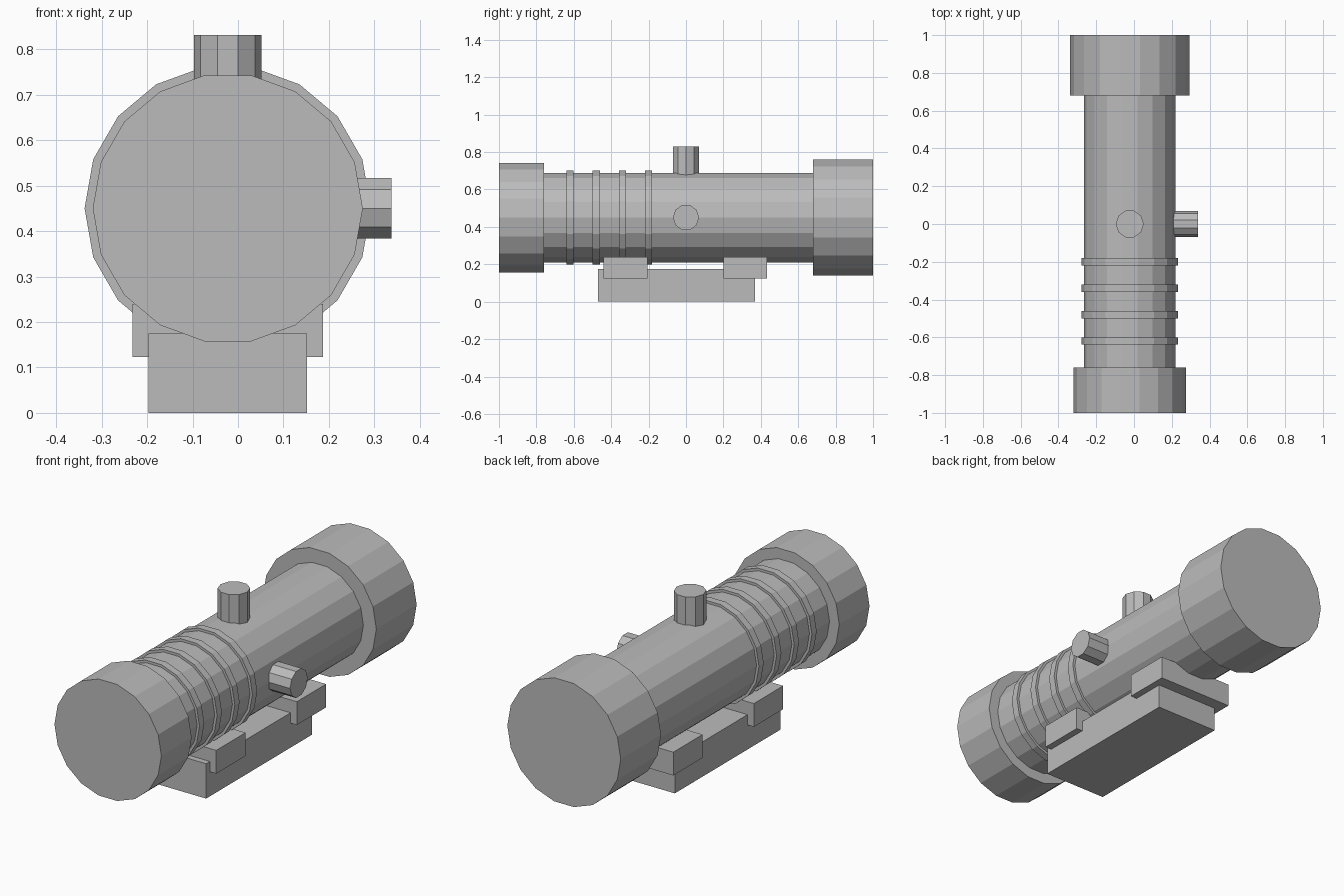
import bpy
from math import radians
from mathutils import Matrix

cube = bpy.data.objects.get("Cube")
if cube:
    bpy.data.objects.remove(cube)

# Single grey finish
GREY = (0.5, 0.5, 0.5, 1)
grey = bpy.data.materials.new("matte grey")
grey.use_nodes = True
grey.diffuse_color = GREY
grey.node_tree.nodes["Principled BSDF"].inputs["Base Color"].default_value = GREY

AXIS_X, AXIS_Z = -0.0225, 0.45   # centre line of the tube


def finish(name):
    obj = bpy.context.object
    obj.name = obj.data.name = name
    obj.data.materials.append(grey)
    return obj


def cylinder(name, sides, radius, start, end, turn):
    """Cylinder between two points, with its first corner placed by turn."""
    mid = [(a + b) / 2 for a, b in zip(start, end)]
    length = sum(abs(b - a) for a, b in zip(start, end))
    bpy.ops.mesh.primitive_cylinder_add(vertices=sides, radius=radius, depth=length)
    obj = finish(name)
    # Start corners on the x axis, then aim the cylinder
    obj.data.transform(turn @ Matrix.Rotation(radians(90), 4, 'Z'))
    obj.location = mid
    return obj


def box(name, low, high):
    bpy.ops.mesh.primitive_cube_add(size=1)
    obj = finish(name)
    obj.data.transform(Matrix.Diagonal([b - a for a, b in zip(low, high)] + [1]))
    obj.location = [(a + b) / 2 for a, b in zip(low, high)]
    return obj


ALONG_Y = Matrix.Rotation(radians(90), 4, 'X')
ALONG_X = Matrix.Rotation(radians(90), 4, 'Y') @ Matrix.Rotation(radians(90), 4, 'Z')
UPRIGHT = Matrix.Identity(4)


def tube(name, radius, y0, y1):
    cylinder(name, 18, radius, (AXIS_X, y0, AXIS_Z), (AXIS_X, y1, AXIS_Z), ALONG_Y)


# Main tube with its wider ends
tube("main_tube", 0.243, -0.77, 0.69)
tube("front_bell", 0.297, -1, -0.76)
tube("rear_bell", 0.315, 0.68, 1)

# Grip rings
for i in range(4):
    y = -0.62 + i * 0.14
    tube(f"grip_ring_{i + 1}", 0.256, y - 0.019, y + 0.019)

# Adjustment knobs
cylinder("top_knob", 10, 0.074, (AXIS_X, 0, 0.6), (AXIS_X, 0, 0.831), UPRIGHT)
cylinder("side_knob", 10, 0.07, (0.13, 0, AXIS_Z), (0.338, 0, AXIS_Z), ALONG_X)

# Mounting rail and the two clamps
box("mounting_rail", (-0.197, -0.47, 0), (0.152, 0.37, 0.175))
box("front_clamp", (-0.232, -0.44, 0.123), (0.187, -0.207, 0.24))
box("rear_clamp", (-0.232, 0.2, 0.123), (0.187, 0.432, 0.24))
